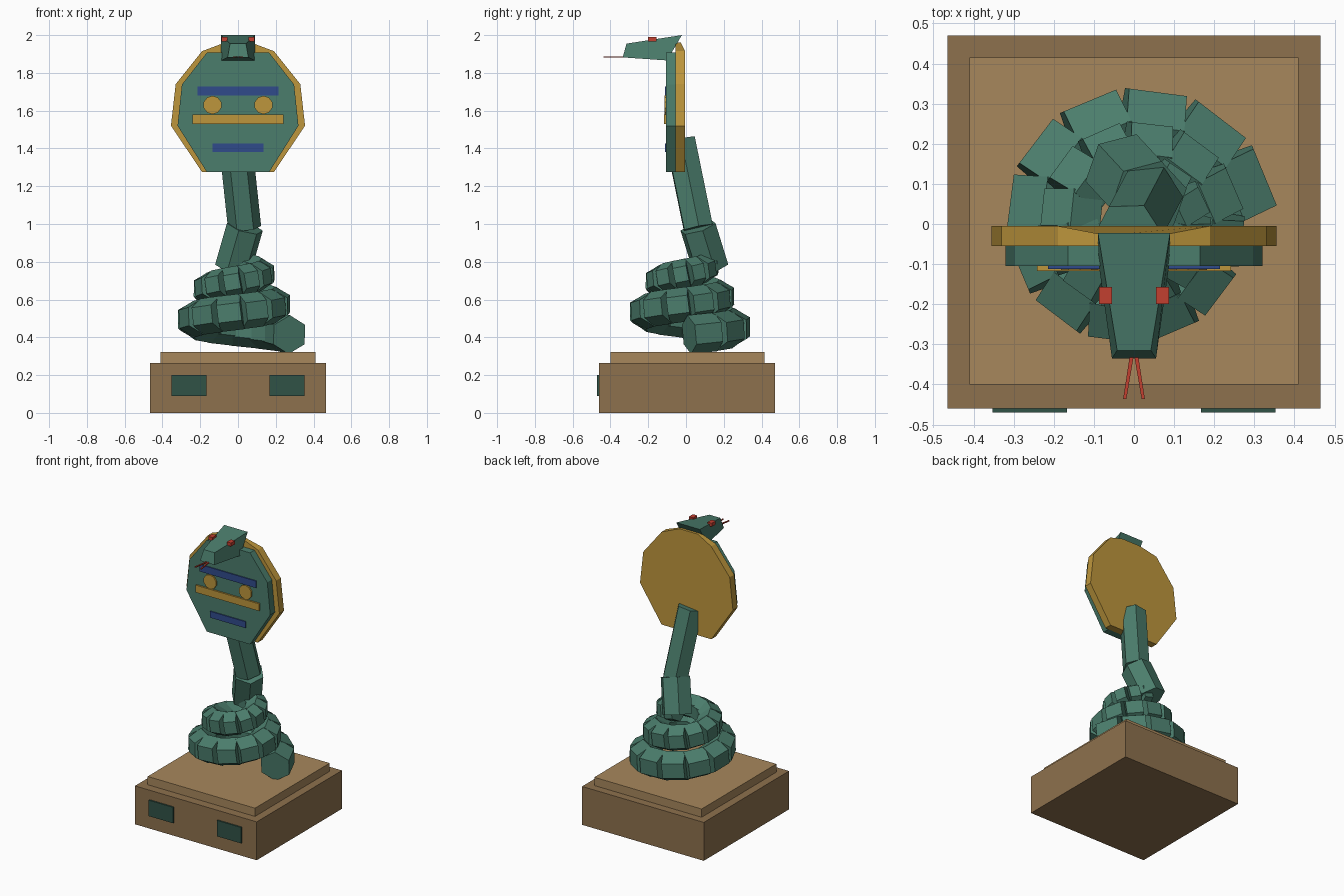
import bpy, bmesh
from math import cos, sin, radians, pi
from mathutils import Vector, Matrix

if "Cube" in bpy.data.objects:
    bpy.data.objects.remove(bpy.data.objects["Cube"])


def material(name, r, g, b):
    m = bpy.data.materials.new(name)
    m.diffuse_color = (r, g, b, 1)
    m.use_nodes = True
    m.node_tree.nodes["Principled BSDF"].inputs["Base Color"].default_value = m.diffuse_color
    return m


WOOD = material("wood", .27, .165, .075)
LIGHT_WOOD = material("light_wood", .39, .245, .107)
TEAL = material("teal", .07, .205, .15)
DARK_TEAL = material("dark_teal", .03, .085, .062)
GOLD = material("gold", .51, .305, .045)
BLUE = material("blue", .03, .07, .26)
RED = material("red", .54, .05, .03)


def finish(name, bm, mat):
    bmesh.ops.recalc_face_normals(bm, faces=bm.faces[:])
    me = bpy.data.meshes.new(name)
    bm.to_mesh(me)
    bm.free()
    me.materials.append(mat)
    ob = bpy.data.objects.new(name, me)
    bpy.context.collection.objects.link(ob)
    return ob


def box(name, lo, hi, mat):
    bm = bmesh.new()
    lo, hi = Vector(lo), Vector(hi)
    bmesh.ops.create_cube(bm, size=1, matrix=Matrix.Translation((lo + hi) / 2) @ Matrix.Diagonal((*(hi - lo), 1)))
    return finish(name, bm, mat)


def loft(name, front, back, mat):
    """Closed solid between two outlines with matching points."""
    bm = bmesh.new()
    a = [bm.verts.new(p) for p in front]
    b = [bm.verts.new(p) for p in back]
    bm.faces.new(a)
    bm.faces.new(b)
    for i in range(len(a)):
        j = (i + 1) % len(a)
        bm.faces.new((a[i], a[j], b[j], b[i]))
    return finish(name, bm, mat)


def hex_segment(bm, p, q, r, stretch=1.0):
    """Six-sided prism from p to q."""
    d = q - p
    m = Matrix.Translation((p + q) / 2) @ d.to_track_quat('Z', 'Y').to_matrix().to_4x4()
    bmesh.ops.create_cone(bm, cap_ends=True, segments=6, radius1=r, radius2=r,
                          depth=d.length * stretch, matrix=m)


def mirrored(half):
    """Mirror a right-hand (x, z) outline across x = 0."""
    return half + [(-x, z) for x, z in reversed(half)]


# Plinth
box("plinth", (-.465, -.46, 0), (.465, .47, .265), WOOD)
box("plinth_top", (-.41, -.40, .265), (.41, .415, .322), LIGHT_WOOD)
for side, x in (("left", -.26), ("right", .26)):
    box("plinth_panel_" + side, (x - .093, -.47, .09), (x + .093, -.455, .2), DARK_TEAL)

# Coiled body: separate prisms along a narrowing helix
bm = bmesh.new()
steps = 27


def coil_point(i):
    a = radians(5 + 30 * i)
    turn = i / 12
    rad = .27 - .073 * turn
    return Vector((rad * cos(a), rad * sin(a), .415 + .1625 * turn))


for i in range(steps):
    hex_segment(bm, coil_point(i), coil_point(i + 1), .103 - .028 * i / steps, 1.1)
finish("coiled_body", bm, TEAL)

# Neck
bm = bmesh.new()
bend = Vector((.035, .065, .98))
hex_segment(bm, Vector((-.025, .13, .77)), bend, .1, 1.04)
hex_segment(bm, bend, Vector((-.015, -.03, 1.445)), .088)
finish("neck", bm, TEAL)

# Hood: gold backing with a sloped rear top, teal front plate
rim = mirrored([(.19, 1.275), (.355, 1.52), (.33, 1.74), (.19, 1.915), (.07, 1.96)])
loft("hood_back", [(x, -.055, z) for x, z in rim],
     [(x, -.028 if z > 1.95 else -.005, z) for x, z in rim], GOLD)
plate = mirrored([(.165, 1.275), (.32, 1.52), (.297, 1.738), (.165, 1.907)])
loft("hood_front", [(x, -.105, z) for x, z in plate], [(x, -.055, z) for x, z in plate], TEAL)

# Hood ornaments
box("upper_blue_bar", (-.215, -.112, 1.68), (.215, -.1, 1.728), BLUE)
box("lower_blue_bar", (-.135, -.112, 1.382), (.135, -.1, 1.426), BLUE)
box("gold_bar", (-.242, -.117, 1.53), (.242, -.1, 1.58), GOLD)
for side, s in (("left", -1), ("right", 1)):
    ring = [(s * .135 + .049 * cos(pi * (k + .5) / 5), 1.63 + .049 * sin(pi * (k + .5) / 5)) for k in range(10)]
    loft("gold_disc_" + side, [(x, -.115, z) for x, z in ring], [(x, -.1, z) for x, z in ring], GOLD)

# Head: wedge tapering to the snout
loft("head",
     [(-.055, -.335, 1.882), (.055, -.335, 1.882), (.042, -.315, 1.955), (-.042, -.315, 1.955)],
     [(-.088, -.1, 1.866), (.088, -.1, 1.866), (.09, -.022, 2.0), (-.09, -.022, 2.0)], TEAL)

# Eyes and forked tongue
for side, s in (("left", -1), ("right", 1)):
    box("eye_" + side, (s * .071 - .016, -.2, 1.966), (s * .071 + .016, -.157, 1.99), RED)
    c = [(0, -.325), (s * .01, -.325), (s * .027, -.436), (s * .019, -.436)]
    loft("tongue_" + side, [(x, y, 1.881) for x, y in c], [(x, y, 1.888) for x, y in c], RED)
